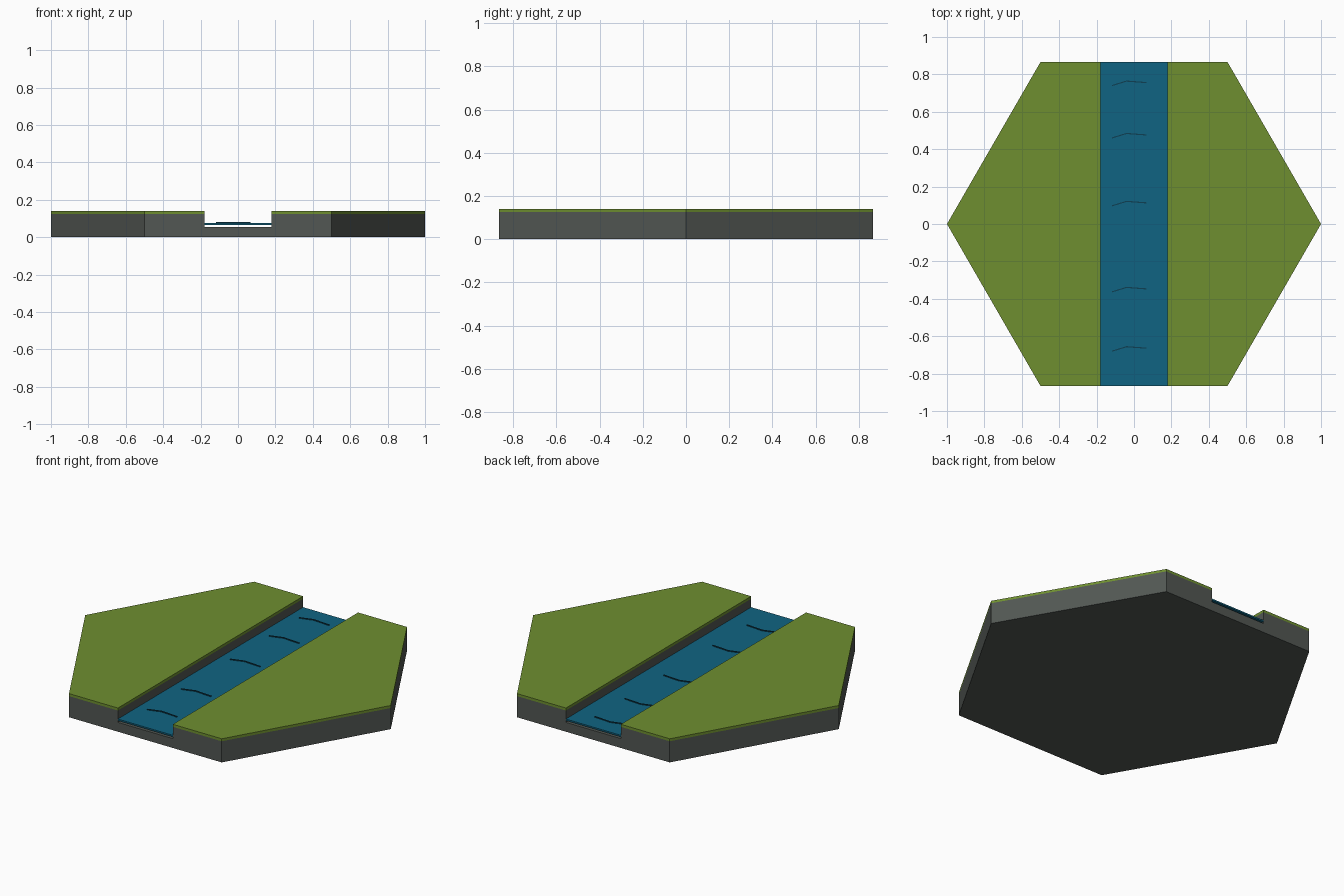
import bpy, bmesh, math

if "Cube" in bpy.data.objects:
    bpy.data.objects.remove(bpy.data.objects["Cube"])

HALF_Y = math.sqrt(3) / 2
BANK = 0.18          # half width of the river channel
FLOOR, GRASS, TOP = 0.055, 0.125, 0.14


def material(name, rgb):
    lin = [((c / 255 + 0.055) / 1.055) ** 2.4 for c in rgb]
    m = bpy.data.materials.new(name)
    m.diffuse_color = (*lin, 1)
    m.use_nodes = True
    m.node_tree.nodes["Principled BSDF"].inputs["Base Color"].default_value = m.diffuse_color
    return m


stone = material("dark stone", (82, 87, 83))
grass = material("grass green", (110, 143, 48))
blue = material("river blue", (16, 100, 130))
dark = material("ripple blue", (14, 62, 82))


def prism(name, outline, direction, mat):
    """Extrude a closed planar outline along a direction."""
    bm = bmesh.new()
    face = bm.faces.new([bm.verts.new(p) for p in outline])
    res = bmesh.ops.extrude_face_region(bm, geom=[face])
    verts = [g for g in res["geom"] if isinstance(g, bmesh.types.BMVert)]
    bmesh.ops.translate(bm, verts=verts, vec=direction)
    bmesh.ops.recalc_face_normals(bm, faces=bm.faces)
    me = bpy.data.meshes.new(name)
    bm.to_mesh(me)
    bm.free()
    me.materials.append(mat)
    ob = bpy.data.objects.new(name, me)
    bpy.context.collection.objects.link(ob)
    return ob


# Hexagonal stone base with the channel cut through it
hexagon = [(math.cos(math.radians(a)), math.sin(math.radians(a)), 0)
           for a in range(0, 360, 60)]
base = prism("stone_base", hexagon, (0, 0, GRASS), stone)
cutter = prism("channel_cutter",
               [(-BANK, -1, FLOOR), (BANK, -1, FLOOR), (BANK, -1, 0.3), (-BANK, -1, 0.3)],
               (0, 2, 0), stone)
cutter.hide_render = True
cutter.hide_set(True)
cut = base.modifiers.new("channel", 'BOOLEAN')
cut.operation = 'DIFFERENCE'
cut.object = cutter
cut.solver = 'EXACT'

# Grass slab on each bank
for side, s in (("left", -1), ("right", 1)):
    outline = [(s * BANK, -HALF_Y, GRASS), (s * 0.5, -HALF_Y, GRASS), (s, 0, GRASS),
               (s * 0.5, HALF_Y, GRASS), (s * BANK, HALF_Y, GRASS)]
    prism(f"grass_{side}", outline, (0, 0, TOP - GRASS), grass)

# Thin water sheet floating just above the channel floor
prism("water", [(-BANK, -HALF_Y, 0.066), (BANK, -HALF_Y, 0.066),
                (BANK, HALF_Y, 0.066), (-BANK, HALF_Y, 0.066)], (0, 0, 0.009), blue)

# Ripple strokes on the water
for i, y in enumerate((0.74, 0.46, 0.097, -0.363, -0.68)):
    w = 0.003
    mid = [(-0.118, y), (-0.04, y + 0.024), (0.067, y + 0.016)]
    outline = ([(px, py - w, 0.075) for px, py in mid]
               + [(px, py + w, 0.075) for px, py in reversed(mid)])
    prism(f"ripple_{i + 1}", outline, (0, 0, 0.005), dark)
